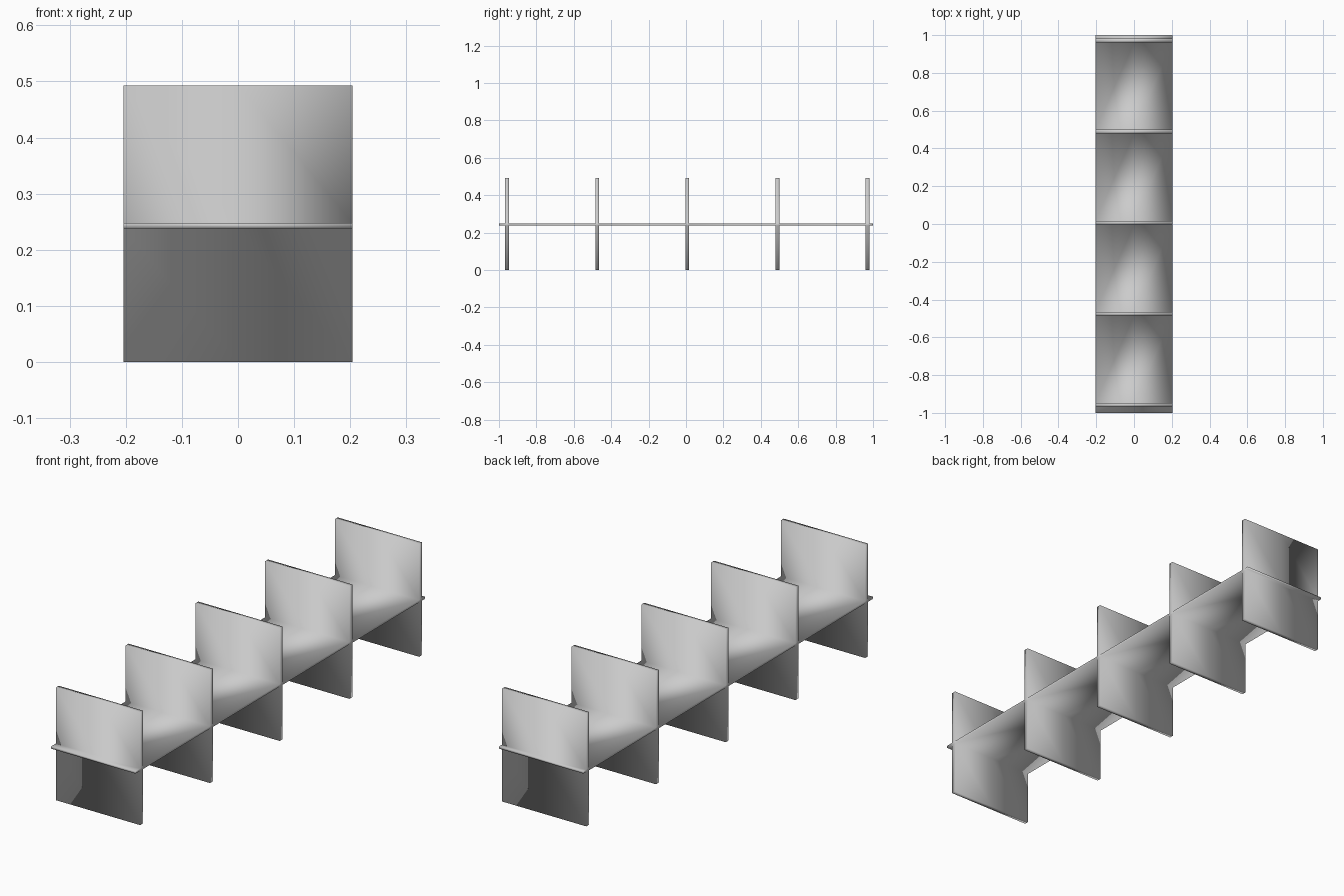
import bpy, bmesh

if "Cube" in bpy.data.objects:
    bpy.data.objects.remove(bpy.data.objects["Cube"])

HALF_W, HEIGHT = 0.204, 0.493
SHELF_LOW, SHELF_HIGH = 0.238, 0.248
DIVIDER_T = 0.02
centres = [0.007 + 0.482 * k for k in range(-2, 3)]

# Break lines: every divider crosses the shelf and shares its vertices
xs = [-HALF_W, 0, HALF_W]
ys = [-1.0] + [c + s * DIVIDER_T / 2 for c in centres for s in (-1, 1)] + [1.0]
zs = [0, SHELF_LOW, SHELF_HIGH, HEIGHT]


def solid(i, j, k):
    """Is this block filled? Odd j is a divider, k == 1 is the shelf."""
    inside = 0 <= i < len(xs) - 1 and 0 <= j < len(ys) - 1 and 0 <= k < len(zs) - 1
    return inside and (j % 2 == 1 or k == 1)


bm = bmesh.new()
verts = {}


def vert(p):
    if p not in verts:
        verts[p] = bm.verts.new((xs[p[0]], ys[p[1]], zs[p[2]]))
    return verts[p]


# Outer skin: one quad wherever a filled block meets an empty one
for i in range(len(xs) - 1):
    for j in range(len(ys) - 1):
        for k in range(len(zs) - 1):
            if not solid(i, j, k):
                continue
            for axis in range(3):
                for side in (0, 1):
                    n = [i, j, k]
                    n[axis] += 2 * side - 1
                    if solid(*n):
                        continue
                    corners = []
                    for a, b in ((0, 0), (1, 0), (1, 1), (0, 1)):
                        p = [i, j, k]
                        p[axis] += side
                        p[(axis + 1) % 3] += a
                        p[(axis + 2) % 3] += b
                        corners.append(vert(tuple(p)))
                    if side == 0:
                        corners.reverse()
                    bm.faces.new(corners).smooth = True

# Shelf with its five dividers, smooth shaded as one piece
mesh = bpy.data.meshes.new("shelf_with_dividers")
bm.to_mesh(mesh)
bm.free()
shelf = bpy.data.objects.new("shelf_with_dividers", mesh)
bpy.context.collection.objects.link(shelf)
